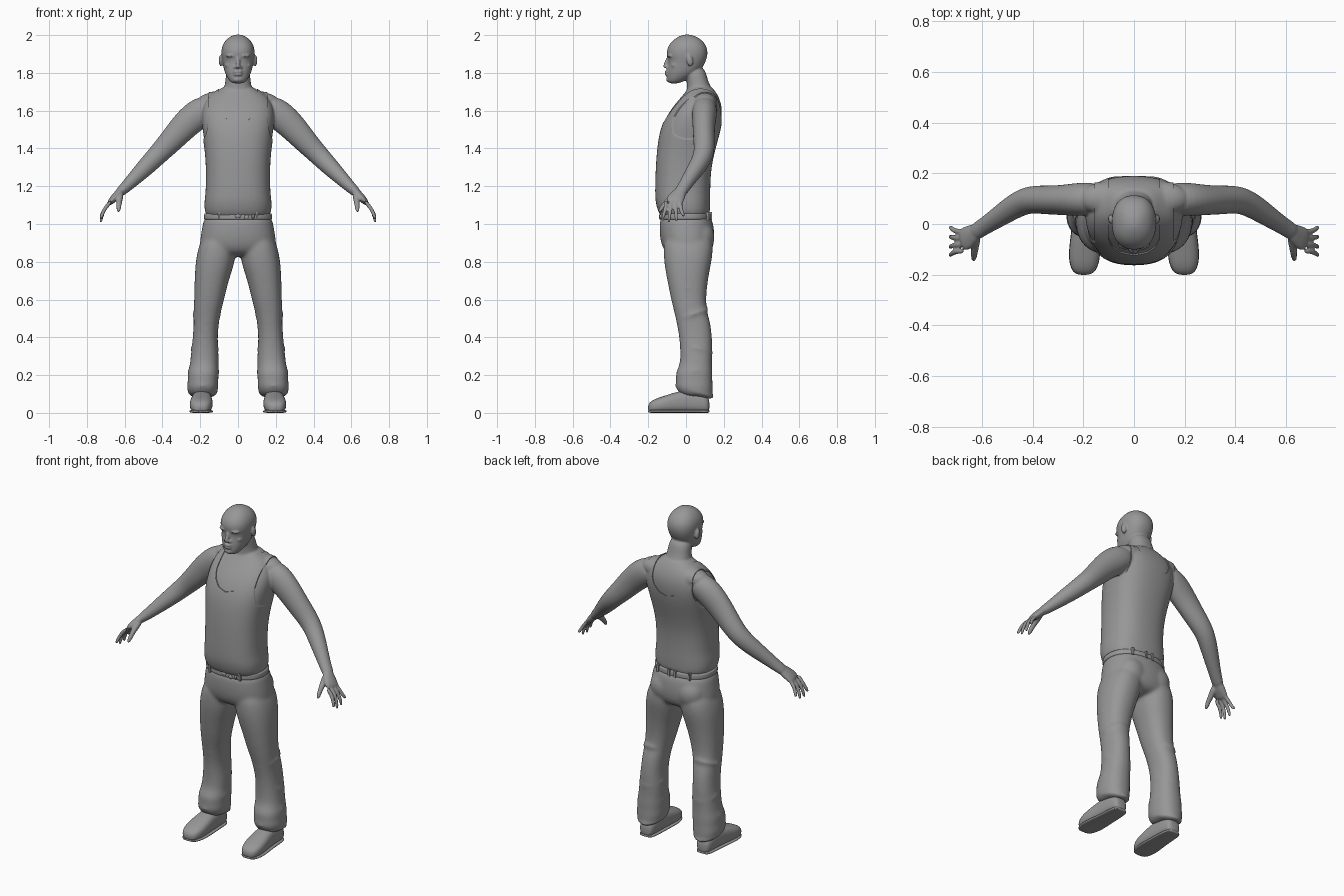
import bpy, bmesh, math
from mathutils import Vector, Matrix

cube = bpy.data.objects.get("Cube")
if cube:
    bpy.data.objects.remove(cube)

grey = bpy.data.materials.new("plain grey")
grey.use_nodes = True
grey.diffuse_color = (0.31, 0.31, 0.31, 1)
grey.node_tree.nodes["Principled BSDF"].inputs["Base Color"].default_value = grey.diffuse_color


def signed_power(value, power):
    return math.copysign(abs(value) ** power, value)


def loft(bm, rings):
    """Skin a list of point rings and cap both ends."""
    loops = [[bm.verts.new(point) for point in ring] for ring in rings]
    count = len(loops[0])
    for low, high in zip(loops, loops[1:]):
        for i in range(count):
            j = (i + 1) % count
            bm.faces.new((low[i], low[j], high[j], high[i]))
    bm.faces.new(loops[0][::-1])
    bm.faces.new(loops[-1])


def stack(bm, rows, side=1, along="z", exponent=2.3, count=20):
    """Rows of (level, centre x, half width, near edge, far edge)."""
    rings = []
    for level, middle, half, near, far in rows:
        ring = []
        for i in range(count):
            angle = math.tau * i / count
            x = side * (middle + half * signed_power(math.cos(angle), 2 / exponent))
            across = (near + far) / 2 + (far - near) / 2 * signed_power(math.sin(angle), 2 / exponent)
            ring.append((x, across, level) if along == "z" else (x, level, across))
        rings.append(ring)
    loft(bm, rings)


def tube(bm, path, side=1, count=12):
    """Path of (x, y, z, thickness radius, breadth radius)."""
    points = [Vector(row[:3]) for row in path]
    rings = []
    for i, row in enumerate(path):
        forward = points[min(i + 1, len(points) - 1)] - points[max(i - 1, 0)]
        thick = forward.cross(Vector((0, 1, 0))).normalized()
        broad = thick.cross(forward).normalized()
        ring = []
        for k in range(count):
            angle = math.tau * k / count
            point = points[i] + thick * row[3] * math.cos(angle) + broad * row[4] * math.sin(angle)
            ring.append((side * point.x, point.y, point.z))
        rings.append(ring)
    loft(bm, rings)


def ball(bm, place, size, side=1, tilt=0):
    x, y, z = place
    matrix = Matrix.Translation((side * x, y, z)) @ Matrix.Rotation(tilt, 4, "X") @ Matrix.Diagonal((*size, 1))
    bmesh.ops.create_uvsphere(bm, u_segments=16, v_segments=10, radius=1, matrix=matrix)


def finish(bm, name, voxel=0, blend=4, rounding=2, inflate=0, cutter=None):
    """Turn a bmesh into an object, fusing its overlapping forms when a voxel size is given."""
    bmesh.ops.recalc_face_normals(bm, faces=bm.faces)
    mesh = bpy.data.meshes.new(name)
    bm.to_mesh(mesh)
    bm.free()
    obj = bpy.data.objects.new(name, mesh)
    bpy.context.scene.collection.objects.link(obj)
    if rounding:
        obj.modifiers.new("round", "SUBSURF").levels = rounding
    if voxel:
        fuse = obj.modifiers.new("fuse", "REMESH")
        fuse.mode = "VOXEL"
        fuse.voxel_size = voxel
        soften = obj.modifiers.new("soften", "SMOOTH")
        soften.factor = 0.5
        soften.iterations = blend
    if inflate:
        puff = obj.modifiers.new("puff", "DISPLACE")
        puff.strength = inflate
        puff.mid_level = 0
    if cutter:
        trim = obj.modifiers.new("trim", "BOOLEAN")
        trim.operation = "INTERSECT"
        trim.object = cutter
    graph = bpy.context.evaluated_depsgraph_get()
    baked = bpy.data.meshes.new_from_object(obj.evaluated_get(graph))
    obj.modifiers.clear()
    obj.data = baked
    baked.materials.clear()
    baked.materials.append(grey)
    baked.polygons.foreach_set("use_smooth", [True] * len(baked.polygons))
    baked.set_sharp_from_angle(angle=math.radians(50))
    return obj


def torso_and_arms(bm):
    stack(bm, [(1.0, 0, .165, -.12, .12), (1.1, 0, .178, -.157, .125), (1.15, 0, .17, -.16, .125),
               (1.2, 0, .167, -.16, .125), (1.3, 0, .166, -.157, .13), (1.4, 0, .174, -.15, .153),
               (1.5, 0, .19, -.135, .182), (1.58, 0, .198, -.1, .194), (1.64, 0, .185, -.055, .188),
               (1.685, 0, .145, -.015, .168), (1.71, 0, .1, .005, .15), (1.735, 0, .07, .02, .13)],
          exponent=2.5)
    stack(bm, [(1.6, 0, .1, -.02, .16), (1.68, 0, .088, 0, .155), (1.72, 0, .074, .005, .135),
               (1.76, 0, .066, .005, .115), (1.84, 0, .062, -.02, .1)])
    for side in (1, -1):
        ball(bm, (.12, .1, 1.645), (.1, .065, .052), side)
        tube(bm, [(.12, .1, 1.63, .06, .06), (.2, .098, 1.595, .085, .07), (.28, .094, 1.525, .077, .06),
                  (.35, .095, 1.445, .066, .058), (.42, .098, 1.372, .056, .055), (.48, .065, 1.31, .05, .049),
                  (.54, .024, 1.25, .041, .041), (.6, -.015, 1.19, .03, .034), (.64, -.04, 1.155, .025, .036)],
             side, count=16)


# head, neck, arms and hands
body = bmesh.new()
torso_and_arms(body)
stack(body, [(1.743, 0, .03, -.09, -.04), (1.76, 0, .048, -.1, .0), (1.79, 0, .066, -.1, .05),
             (1.82, 0, .076, -.1, .085), (1.865, 0, .084, -.091, .108), (1.9, 0, .09, -.106, .117),
             (1.94, 0, .087, -.098, .112), (1.975, 0, .066, -.07, .085), (1.995, 0, .038, -.035, .05),
             (2.003, 0, .015, -.01, .02)])
tube(body, [(0, -.085, 1.895, .008, .01), (0, -.1, 1.865, .01, .01), (0, -.112, 1.835, .014, .012),
            (0, -.108, 1.825, .012, .01)])
ball(body, (0, -.097, 1.807), (.028, .018, .008))
ball(body, (0, -.096, 1.791), (.026, .018, .008))
ball(body, (0, -.086, 1.765), (.028, .02, .016))
for side in (1, -1):
    ball(body, (.034, -.08, 1.89), (.032, .022, .009), side)
    ball(body, (.034, -.076, 1.869), (.014, .013, .008), side)
    ball(body, (.014, -.1, 1.829), (.009, .011, .008), side)
    ball(body, (.048, -.055, 1.84), (.022, .026, .016), side)
    ball(body, (.091, .02, 1.865), (.012, .018, .032), side, tilt=.2)
    tube(body, [(.612, -.024, 1.182, .026, .032), (.64, -.042, 1.152, .023, .042),
                (.663, -.058, 1.13, .02, .05), (.683, -.067, 1.108, .014, .046)], side)
    for base, tip, end in ((-.107, -.126, 1.024), (-.081, -.092, 1.004), (-.055, -.05, 1.008), (-.03, -.008, 1.04)):
        tube(body, [(.67, base, 1.122, .012, .012), (.7, base, 1.09, .012, .012),
                    (.72, (base + tip) / 2, 1.052, .011, .011), (.727, tip, end, .009, .009)], side, count=8)
    tube(body, [(.62, -.045, 1.165, .02, .022), (.628, -.085, 1.13, .018, .018),
                (.63, -.118, 1.1, .014, .014), (.634, -.146, 1.06, .011, .011)], side, count=10)
finish(body, "body", voxel=.005, blend=6)

# outline that trims the vest at the neckline, armholes and hem
half = [(.05, 1.545), (.085, 1.58), (.1, 1.62), (.1, 1.8), (.155, 1.8), (.155, 1.56),
        (.168, 1.48), (.19, 1.435), (.23, 1.41), (.23, 1.04)]
outline = [(0, 1.53)] + half + [(-x, z) for x, z in reversed(half)]
pattern = bmesh.new()
sheet = pattern.faces.new([pattern.verts.new((x, -.4, z)) for x, z in outline])
pushed = bmesh.ops.extrude_face_region(pattern, geom=[sheet])["geom"]
bmesh.ops.translate(pattern, vec=(0, .8, 0), verts=[v for v in pushed if isinstance(v, bmesh.types.BMVert)])
vest_cutter = finish(pattern, "vest_cutter", rounding=0)
vest_cutter.hide_render = True
vest = bmesh.new()
torso_and_arms(vest)
finish(vest, "vest", voxel=.008, blend=6, inflate=.005, cutter=vest_cutter)
bpy.data.objects.remove(vest_cutter)

# trousers with bunched cuffs
trousers = bmesh.new()
stack(trousers, [(1.06, 0, .178, -.135, .128), (1.0, 0, .188, -.143, .148), (.92, 0, .204, -.14, .154),
                 (.86, 0, .205, -.122, .142), (.825, 0, .13, -.075, .1)])
for side in (1, -1):
    stack(trousers, [(.96, .095, .085, -.115, .135), (.86, .112, .105, -.122, .147), (.78, .124, .103, -.115, .132),
                     (.7, .14, .091, -.1, .116), (.6, .153, .08, -.08, .106), (.53, .163, .072, -.062, .112),
                     (.49, .167, .068, -.053, .128), (.4, .174, .065, -.035, .14), (.3, .176, .075, -.03, .14),
                     (.25, .18, .076, -.035, .138), (.21, .184, .084, -.058, .142), (.17, .185, .08, -.052, .14),
                     (.14, .187, .086, -.06, .143), (.1, .188, .074, -.035, .142), (.085, .188, .06, .0, .138)], side)
    ball(trousers, (.085, .075, .93), (.09, .079, .09), side)
    # cloth folds: centre x, y, z, width, depth, tilt
    for x, y, z, width, depth, tilt in ((.187, .045, .115, .085, .112, -.3), (.182, .043, .22, .088, .1, .3),
                                        (.176, .06, .34, .078, .09, -.3), (.166, .033, .52, .079, .096, .35),
                                        (.147, .01, .66, .09, .108, -.3)):
        ball(trousers, (x, y, z), (width, depth, .026), side, tilt)
finish(trousers, "trousers", voxel=.008, blend=14)

# waistband, belt loops and buckle
band = bmesh.new()
stack(band, [(level, 0, .179 + grow, -.136 - grow, .13 + grow)
             for level, grow in ((1.02, 0), (1.026, .003), (1.054, .002), (1.06, -.004))], count=32)
finish(band, "waistband")
loops = bmesh.new()
for x, y in ((.1, -.124), (.105, .115), (.02, .13), (-.02, .13), (-.1, -.124), (-.105, .115)):
    bmesh.ops.create_cube(loops, matrix=Matrix.Translation((x, y, 1.042)) @ Matrix.Diagonal((.012, .016, .042, 1)))
finish(loops, "belt_loops", rounding=0)
buckle = bmesh.new()
for x, z, wide in ((0, 1.042, .04), (.045, 1.035, .03), (.08, 1.04, .02)):
    bmesh.ops.create_cube(buckle, matrix=Matrix.Translation((x, -.136, z)) @ Matrix.Diagonal((wide, .016, .03, 1)))
finish(buckle, "buckle", rounding=1)

# shoes and soles
for side, label in ((1, "left"), (-1, "right")):
    rows = [(.125, .19, .03, .004, .07), (.105, .19, .047, 0, .1), (.03, .19, .052, 0, .125),
            (-.04, .192, .056, 0, .115), (-.11, .195, .063, 0, .092), (-.165, .197, .057, 0, .075),
            (-.203, .198, .034, .004, .05)]
    shoe = bmesh.new()
    stack(shoe, rows, side, along="y", exponent=2.6)
    finish(shoe, label + "_shoe")
    sole = bmesh.new()
    stack(sole, [(y, x, wide + .001, 0, .016) for y, x, wide, low, high in rows], side, along="y", exponent=4)
    finish(sole, label + "_sole")
